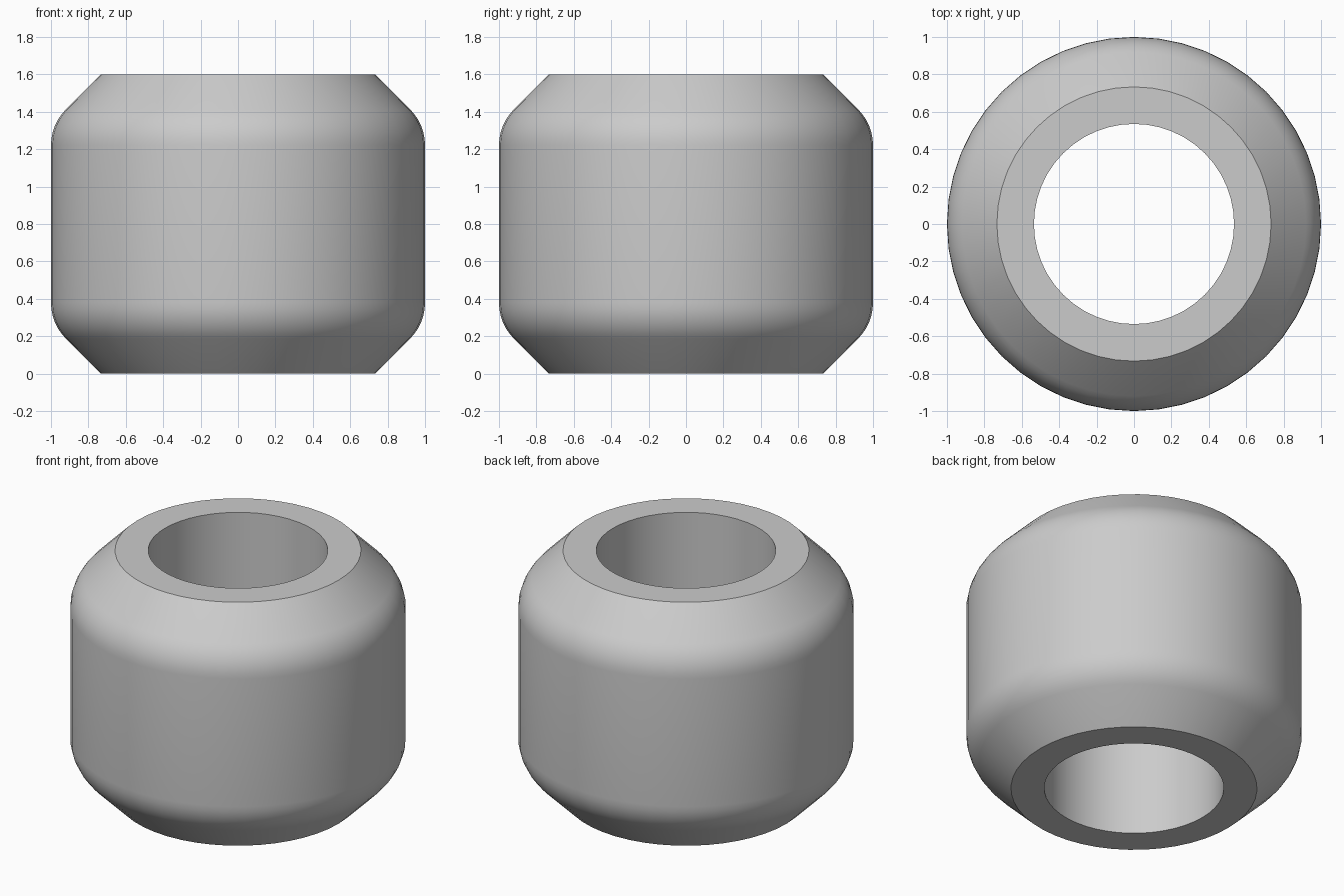
import bpy, bmesh, math

old = bpy.data.objects.get("Cube")
if old:
    bpy.data.objects.remove(old, do_unlink=True)

SEGMENTS = 48
HEIGHT, BORE, RIM, OUTER = 1.6, 0.535, 0.733, 1.0
FILLET, FILLET_Z = 0.273, 1.22   # rounded shoulder between wall and chamfer

# Material
grey = bpy.data.materials.new("plain grey")
grey.use_nodes = True
colour = (0.6, 0.6, 0.6, 1)
grey.diffuse_color = colour
grey.node_tree.nodes["Principled BSDF"].inputs["Base Color"].default_value = colour

# Half section: bore edge, flat rim, chamfer, rounded shoulder
upper = [(BORE, HEIGHT), (RIM, HEIGHT)]
for i in range(7):
    a = math.radians(45 * (1 - i / 6))
    upper.append((OUTER - FILLET + FILLET * math.cos(a),
                  FILLET_Z + FILLET * math.sin(a)))
lower = [(r, HEIGHT - z) for r, z in reversed(upper)]
section = upper + lower

# Spin the closed section into a ring
bm = bmesh.new()
verts = [bm.verts.new((r, 0, z)) for r, z in section]
edges = [bm.edges.new((v, verts[(i + 1) % len(verts)])) for i, v in enumerate(verts)]
bmesh.ops.spin(bm, geom=verts + edges, cent=(0, 0, 0), axis=(0, 0, 1),
               angle=math.tau, steps=SEGMENTS, use_merge=True)
bmesh.ops.remove_doubles(bm, verts=bm.verts, dist=0.0001)
bmesh.ops.recalc_face_normals(bm, faces=bm.faces)
mesh = bpy.data.meshes.new("bead_body")
bm.to_mesh(mesh)
bm.free()
mesh.materials.append(grey)

bead = bpy.data.objects.new("bead_body", mesh)
bpy.context.collection.objects.link(bead)
bpy.ops.object.select_all(action="DESELECT")
bead.select_set(True)
bpy.context.view_layer.objects.active = bead
bpy.ops.object.shade_smooth_by_angle(angle=math.radians(30))
